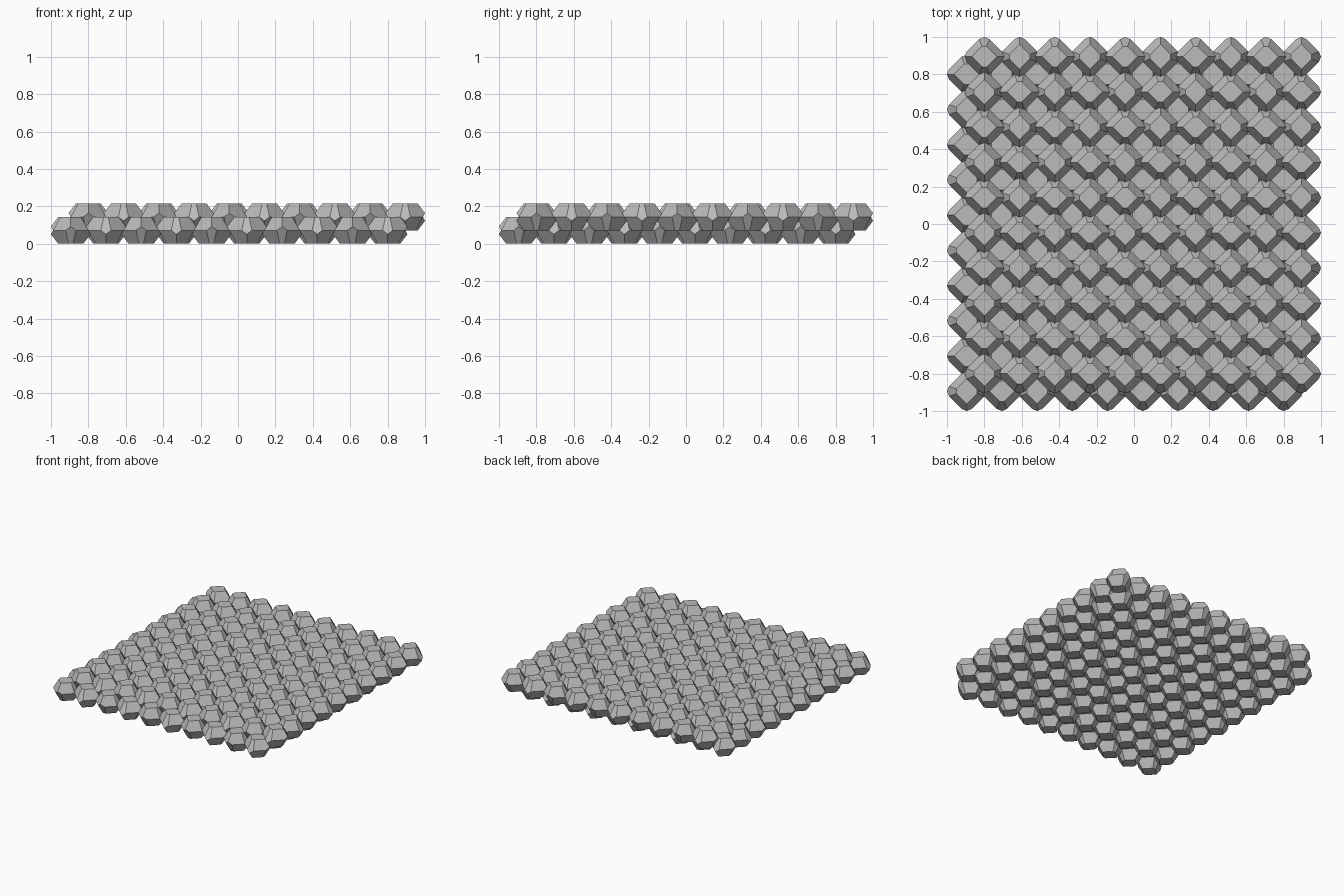
import bpy, bmesh
from math import pi
from mathutils import Matrix, Vector

cube = bpy.data.objects.get("Cube")
if cube:
    bpy.data.objects.remove(cube, do_unlink=True)

COUNT = 10        # blocks along each side of a layer
PITCH = 0.1883    # spacing inside a layer
HEIGHT = 0.143    # height of one block
LEAN = 0.55       # slope of the interlocking side faces

stone = bpy.data.materials.new("stone_grey")
stone.use_nodes = True
grey = (0.5, 0.5, 0.5, 1)
stone.diffuse_color = grey
stone.node_tree.nodes["Principled BSDF"].inputs["Base Color"].default_value = grey


def slice_off(bm, point, normal):
    """Cut away everything beyond a plane and close the cut."""
    bmesh.ops.bisect_plane(bm, geom=bm.verts[:] + bm.edges[:] + bm.faces[:], dist=1e-6,
                           plane_co=point, plane_no=normal, clear_outer=True)
    rim = [e for e in bm.edges if e.is_boundary]
    if rim:
        bmesh.ops.holes_fill(bm, edges=rim, sides=0)


def block_mesh(name, turned):
    """Fourteen-sided block: two caps, eight diagonal faces, four leaning faces."""
    bm = bmesh.new()
    bmesh.ops.create_cube(bm, size=1, matrix=Matrix.Diagonal((2 * PITCH, 2 * PITCH, HEIGHT, 1)))
    for sx in (-1, 1):
        for sy in (-1, 1):
            for sz in (-1, 1):
                n = Vector((sx * PITCH, sy * PITCH, sz * HEIGHT))
                slice_off(bm, n / 4, n)
    # One pair leans inward going up, the other pair outward
    for s in (-1, 1):
        slice_off(bm, (s * PITCH / 2, 0, 0), (s, 0, LEAN))
        slice_off(bm, (0, s * PITCH / 2, 0), (0, s, -LEAN))
    if turned:
        bm.transform(Matrix.Rotation(pi / 2, 4, "Z"))
    bmesh.ops.recalc_face_normals(bm, faces=bm.faces)
    mesh = bpy.data.meshes.new(name)
    bm.to_mesh(mesh)
    bm.free()
    mesh.materials.append(stone)
    return mesh


meshes = [block_mesh("block", False), block_mesh("block_turned", True)]

# Two checkerboard layers, the upper one nested half a pitch across
for k, layer in enumerate(("lower", "upper")):
    start = -PITCH * (COUNT - 1) / 2 + (k - 0.5) * PITCH / 2
    for i in range(COUNT):
        for j in range(COUNT):
            block = bpy.data.objects.new(f"{layer}_block_{i}_{j}", meshes[(i + j) % 2])
            block.location = (start + i * PITCH, start + j * PITCH, HEIGHT * (k + 1) / 2)
            bpy.context.collection.objects.link(block)
